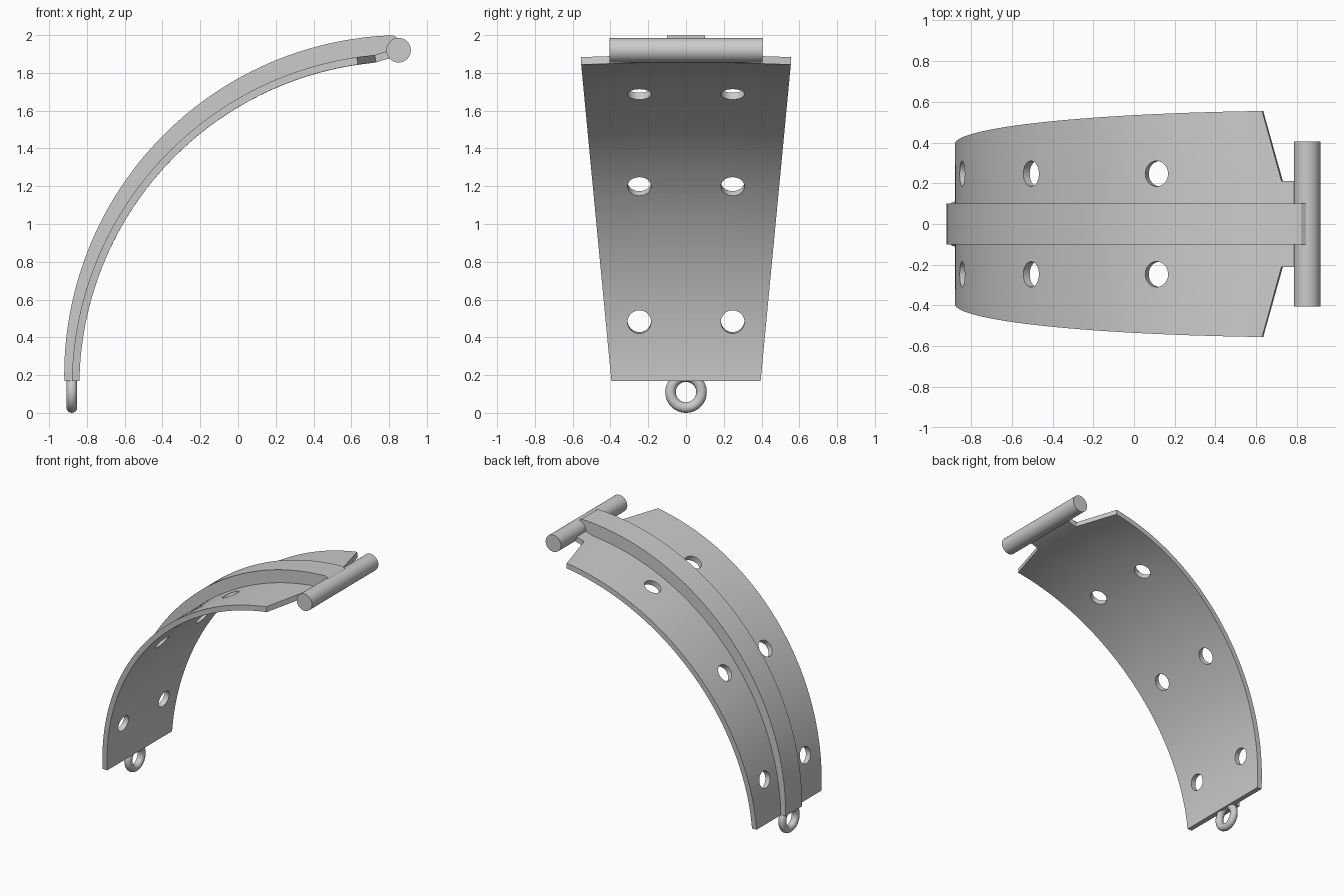
import bpy, bmesh
from math import sin, cos, radians, pi
from mathutils import Vector

cube = bpy.data.objects.get("Cube")
if cube:
    bpy.data.objects.remove(cube, do_unlink=True)

STEPS = 64
CENTRE, RADIUS = (0.884, 0.138), 1.764        # outer face of the plate
RIB_CENTRE, RIB_RADIUS = (0.88, 0.2), 1.8     # crest of the rib
THICK = 0.04


def on_arc(centre, radius, degrees):
    a = radians(degrees)
    return centre[0] + radius * cos(a), centre[1] + radius * sin(a)


def lerp(a, b, t):
    return a + (b - a) * t


def make_object(name, bm):
    mesh = bpy.data.meshes.new(name)
    bm.to_mesh(mesh)
    bm.free()
    obj = bpy.data.objects.new(name, mesh)
    bpy.context.collection.objects.link(obj)
    return obj


def activate(obj):
    bpy.ops.object.select_all(action='DESELECT')
    obj.select_set(True)
    bpy.context.view_layer.objects.active = obj


def smooth(obj):
    activate(obj)
    bpy.ops.object.shade_smooth_by_angle(angle=radians(30))


# Curved plate: widens upward, ends in a tapered point with a tongue
def half_width(z):
    return lerp(0.395, 0.555, (z - 0.17) / 1.715)


bm = bmesh.new()
rows = []
for i in range(STEPS + 1):
    t = i / STEPS
    ex, ez = on_arc(CENTRE, RADIUS, lerp(179, 98.3, t))
    mx, mz = on_arc(CENTRE, RADIUS, lerp(179, 95.2, t))
    w = half_width(ez)
    points = [(ex, -w, ez), (mx, -0.21, mz), (mx, 0.21, mz), (ex, w, ez)]
    rows.append([bm.verts.new(p) for p in points])
for a, b in zip(rows, rows[1:]):
    for j in range(3):
        bm.faces.new((a[j], b[j], b[j + 1], a[j + 1]))
tip = [bm.verts.new((0.83, y, 1.928)) for y in (-0.21, 0.21)]
bm.faces.new((rows[-1][1], tip[0], tip[1], rows[-1][2]))
plate = make_object("curved_plate", bm)
shell = plate.modifiers.new("thickness", 'SOLIDIFY')
shell.thickness = THICK
shell.offset = -1

# Three pairs of round holes drilled square to the plate
bm = bmesh.new()
for angle in (116, 142, 168.5):
    x, z = on_arc(CENTRE, RADIUS - THICK / 2, angle)
    axis = Vector((cos(radians(angle)), 0, sin(radians(angle))))
    turn = axis.to_track_quat('Z', 'Y').to_matrix().to_4x4()
    for y in (-0.247, 0.247):
        place = turn.copy()
        place.translation = (x, y, z)
        bmesh.ops.create_cone(bm, cap_ends=True, segments=32, radius1=0.0625,
                              radius2=0.0625, depth=0.2, matrix=place)
cutter = make_object("hole_cutter", bm)
cutter.hide_render = True
drill = plate.modifiers.new("holes", 'BOOLEAN')
drill.object = cutter
drill.operation = 'DIFFERENCE'
drill.solver = 'EXACT'
activate(plate)
for name in ("thickness", "holes"):
    bpy.ops.object.modifier_apply(modifier=name)
bpy.data.objects.remove(cutter, do_unlink=True)
smooth(plate)

# Central rib: thickens toward the top and is bevelled at its end
sections = []
for i in range(STEPS + 1):
    t = i / STEPS
    sections.append((on_arc(RIB_CENTRE, RIB_RADIUS, lerp(180.95, 91.9, t)),
                     on_arc(CENTRE, RADIUS - 0.01, lerp(179, 94.7, t))))
sections.append(((0.847, 1.983), (0.847, 1.92)))
bm = bmesh.new()
loops = []
for (ox, oz), (ix, iz) in sections:
    points = [(ox, -0.1, oz), (ox, 0.1, oz), (ix, 0.1, iz), (ix, -0.1, iz)]
    loops.append([bm.verts.new(p) for p in points])
for a, b in zip(loops, loops[1:]):
    for j in range(4):
        k = (j + 1) % 4
        bm.faces.new((a[j], b[j], b[k], a[k]))
bm.faces.new(loops[0])
bm.faces.new(loops[-1])
bmesh.ops.recalc_face_normals(bm, faces=bm.faces)
smooth(make_object("centre_rib", bm))

# Hinge pin across the top end
bpy.ops.mesh.primitive_cylinder_add(vertices=48, radius=0.065, depth=0.81,
                                    location=(0.85, 0, 1.92), rotation=(pi / 2, 0, 0))
pin = bpy.context.object
pin.name = "hinge_pin"
smooth(pin)

# Ring hanging from the lower end
bpy.ops.mesh.primitive_torus_add(major_radius=0.082, minor_radius=0.028,
                                 major_segments=48, minor_segments=20,
                                 location=(-0.88, 0, 0.11), rotation=(0, pi / 2, 0))
ring = bpy.context.object
ring.name = "lower_ring"
smooth(ring)
